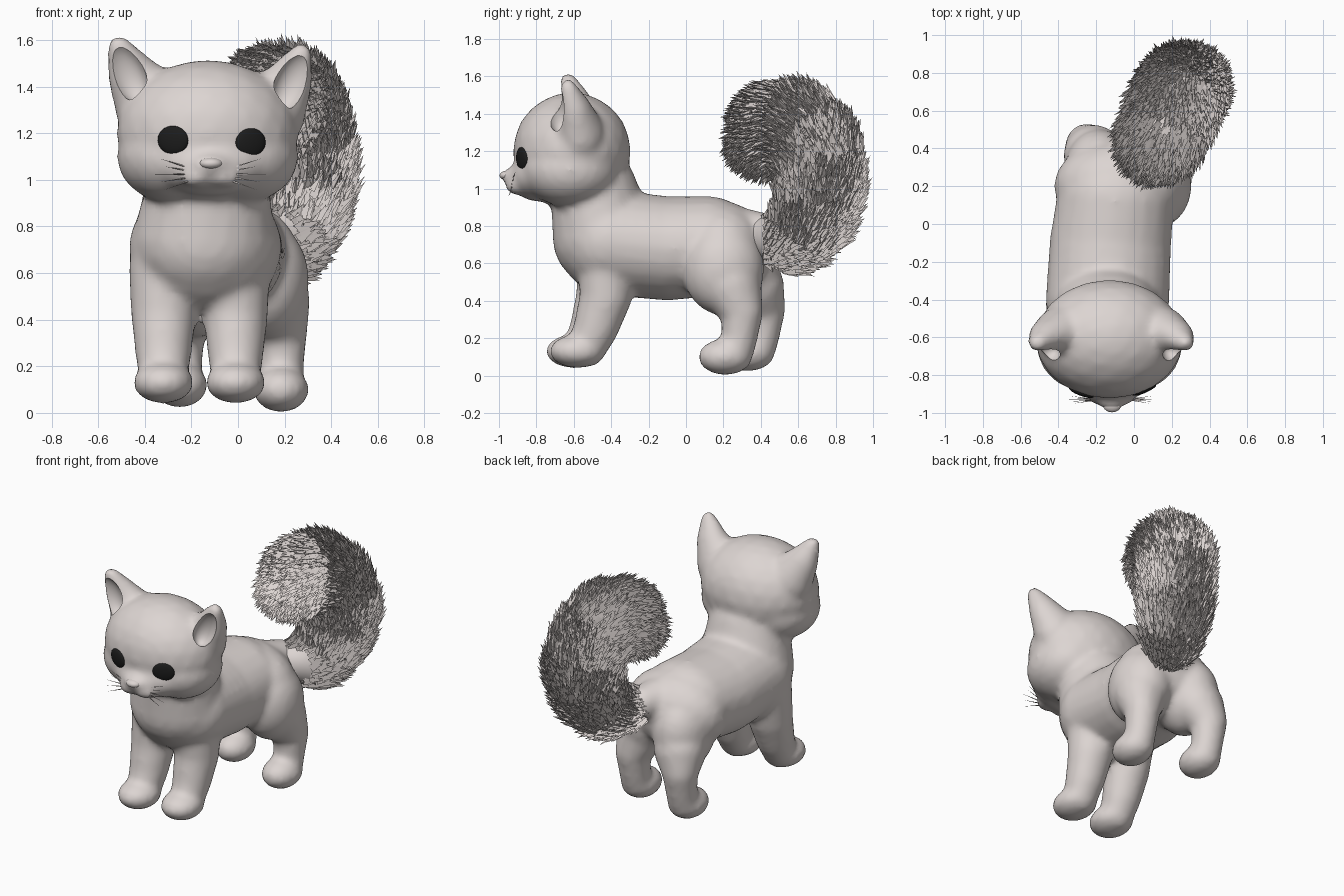
import bpy, bmesh, math, random
from mathutils import Vector, Matrix

if "Cube" in bpy.data.objects:
    bpy.data.objects.remove(bpy.data.objects["Cube"])

random.seed(4)


def material(name, rgb):
    m = bpy.data.materials.new(name)
    m.diffuse_color = (*rgb, 1)
    m.use_nodes = True
    m.node_tree.nodes["Principled BSDF"].inputs["Base Color"].default_value = m.diffuse_color
    return m


FUR = material("warm grey", (0.72, 0.665, 0.645))
BLACK = material("eye black", (0.012, 0.012, 0.012))


def make_object(name, bm, mat):
    me = bpy.data.meshes.new(name)
    bm.to_mesh(me)
    bm.free()
    me.materials.append(mat)
    ob = bpy.data.objects.new(name, me)
    bpy.context.collection.objects.link(ob)
    return ob


def activate(ob):
    bpy.ops.object.select_all(action='DESELECT')
    ob.select_set(True)
    bpy.context.view_layer.objects.active = ob


def ball(bm, c, r, rot=Matrix.Identity(4), sub=3):
    mat = Matrix.Translation(c) @ rot @ Matrix.Diagonal((*r, 1))
    bmesh.ops.create_icosphere(bm, subdivisions=sub, radius=1, matrix=mat)


def sweep(bm, pts, squash=(1, 1, 1), steps=5):
    """Row of overlapping balls through (x, y, z, radius) points."""
    for a, b in zip(pts, pts[1:]):
        for i in range(steps + 1):
            p = Vector(a).lerp(Vector(b), i / steps)
            ball(bm, p.xyz, [p.w * s for s in squash])


def fuse(ob, voxel, smooth):
    """Melt overlapping balls into one smooth skin."""
    m = ob.modifiers.new("fuse", 'REMESH')
    m.mode = 'VOXEL'
    m.voxel_size = voxel
    s = ob.modifiers.new("soften", 'SMOOTH')
    s.factor = 0.5
    s.iterations = smooth
    activate(ob)
    for name in ("fuse", "soften"):
        bpy.ops.object.modifier_apply(modifier=name)


def smooth_shade(ob, angle=45):
    activate(ob)
    bpy.ops.object.shade_smooth_by_angle(angle=math.radians(angle))


CX = -0.13          # head centre line

# torso, neck and rump
bm = bmesh.new()
sweep(bm, [(-0.14, -0.40, 0.71, 0.285), (-0.125, -0.10, 0.68, 0.28), (-0.10, 0.12, 0.69, 0.27)], (1.16, 1, 1))
ball(bm, (-0.08, 0.20, 0.67), (0.345, 0.25, 0.26))
sweep(bm, [(-0.145, -0.44, 0.74, 0.275), (-0.13, -0.49, 0.98, 0.235)], (1.12, 1, 1))
sweep(bm, [(-0.06, 0.20, 0.76, 0.16), (0.02, 0.42, 0.76, 0.11)])

# front legs and paws
for x, dy in ((-0.32, 0.0), (-0.01, 0.02)):
    out = math.copysign(0.02, x + 0.15)
    sweep(bm, [(x - out * 0.5, -0.42, 0.62, 0.16), (x, -0.45 + dy, 0.42, 0.14),
               (x, -0.50 + dy, 0.26, 0.122), (x, -0.55 + dy, 0.15, 0.105)])
    ball(bm, (x, -0.60 + dy, 0.13), (0.13, 0.15, 0.09))

# hind legs and paws
for x, dy, dz in ((0.185, 0.0, 0.0), (-0.25, 0.12, 0.02)):
    s = math.copysign(1, x + 0.05)
    ball(bm, (x - s * 0.065, 0.20 + dy * 0.7, 0.57), (0.185, 0.22, 0.25))
    sweep(bm, [(x - s * 0.04, 0.24 + dy, 0.48, 0.165), (x, 0.30 + dy, 0.34 + dz, 0.113),
               (x, 0.285 + dy, 0.20 + dz, 0.098), (x, 0.26 + dy, 0.12 + dz, 0.1)])
    ball(bm, (x, 0.21 + dy, 0.10 + dz), (0.12, 0.145, 0.098))

# head, cheeks and muzzle
ball(bm, (CX, -0.61, 1.20), (0.392, 0.315, 0.315))
ball(bm, (-0.12, -0.79, 1.07), (0.25, 0.15, 0.14))
ball(bm, (-0.12, -0.87, 1.05), (0.155, 0.09, 0.09))
ball(bm, (-0.118, -0.93, 1.065), (0.08, 0.06, 0.045))
for s in (-1, 1):
    ball(bm, (CX + s * 0.15, -0.62, 1.10), (0.24, 0.26, 0.20))
    ball(bm, (CX + s * 0.08, -0.60, 1.24), (0.265, 0.27, 0.255))
    ball(bm, (-0.118 + s * 0.055, -0.895, 1.01), (0.08, 0.07, 0.045))

# ears
EAR_X = -0.12
EARS = ((-1, 0.0), (1, -0.035))
for s, lift in EARS:
    sweep(bm, [(EAR_X + s * 0.25, -0.57, 1.32 + lift, 0.16), (EAR_X + s * 0.335, -0.595, 1.45 + lift, 0.105),
               (EAR_X + s * 0.39, -0.63, 1.57 + lift, 0.052)], (1, 0.85, 1))

body = make_object("body", bm, FUR)
fuse(body, 0.02, 8)

# hollow out the ear fronts
bm = bmesh.new()
for s, lift in EARS:
    rot = Vector((s * 0.13, -0.05, 0.27)).to_track_quat('Z', 'Y').to_matrix().to_4x4()
    ball(bm, (EAR_X + s * 0.355, -0.69, 1.46 + lift), (0.065, 0.075, 0.14), rot)
cutter = make_object("ear_cutter", bm, FUR)
cutter.hide_render = True
cut = body.modifiers.new("ear_hollow", 'BOOLEAN')
cut.operation = 'DIFFERENCE'
cut.object = cutter
activate(body)
bpy.ops.object.modifier_apply(modifier="ear_hollow")
bpy.data.objects.remove(cutter)
smooth_shade(body)

# eyes, laid on the face
for name, x, z in (("left_eye", -0.28, 1.17), ("right_eye", 0.055, 1.16)):
    hit, loc, nor, _ = body.ray_cast(Vector((x, -2, z)), Vector((0, 1, 0)))
    if not hit:
        loc, nor = Vector((x, -0.885, z)), Vector((0, -1, 0))
    bm = bmesh.new()
    ball(bm, loc - nor * 0.003, (0.07, 0.062, 0.018), nor.to_track_quat('Z', 'Y').to_matrix().to_4x4())
    smooth_shade(make_object(name, bm, BLACK))

# nose
bm = bmesh.new()
ball(bm, (-0.116, -0.955, 1.07), (0.05, 0.042, 0.026))
smooth_shade(make_object("nose", bm, FUR))


def spike(bm, root, tip, width):
    """Three-sided pointed hair."""
    q = (tip - root).to_track_quat('Z', 'Y')
    ring = [bm.verts.new(root + q @ Vector((width * math.cos(a), width * math.sin(a), 0)))
            for a in (0, 2.094, 4.189)]
    end = bm.verts.new(tip)
    for i in range(3):
        bm.faces.new((ring[i], ring[(i + 1) % 3], end))


# whiskers
bm = bmesh.new()
for s in (-1, 1):
    for i in range(5):
        root = Vector((-0.118 + s * 0.08, -0.93, 1.0 + 0.012 * i))
        spike(bm, root, root + Vector((s * (0.12 + 0.02 * (i % 3)), 0.01 * (i - 2), 0.022 * (i - 2))), 0.005)
make_object("whiskers", bm, FUR)

# tail core
TAIL = [(-0.02, 0.34, 0.78, 0.10), (0.08, 0.45, 0.73, 0.15), (0.18, 0.58, 0.73, 0.21),
        (0.24, 0.68, 0.85, 0.245), (0.27, 0.72, 1.02, 0.26), (0.25, 0.70, 1.20, 0.26),
        (0.20, 0.60, 1.32, 0.265), (0.155, 0.49, 1.34, 0.255), (0.11, 0.42, 1.26, 0.205)]
bm = bmesh.new()
sweep(bm, [(x, y, z, r - 0.03) for x, y, z, r in TAIL])
tail = make_object("tail", bm, FUR)
fuse(tail, 0.028, 4)
smooth_shade(tail)

# tail fur, hairs sweeping toward the tip
path = [Vector(p[:3]) for p in TAIL]
bm = bmesh.new()
for f in tail.data.polygons:
    k = min(range(len(path)), key=lambda i: (path[i] - f.center).length - TAIL[i][3])
    if k == 0 or (f.center.y < 0.42 and f.center.z < 0.95):
        continue
    flow = (path[min(k + 1, len(path) - 1)] - path[k - 1]).normalized()
    for _ in range(2):
        jit = Vector([random.uniform(-1, 1) for _ in range(3)])
        d = (f.normal * 0.38 + flow * 0.9 + jit * 0.2).normalized()
        root = f.center + jit * 0.012 - f.normal * 0.004
        spike(bm, root, root + d * random.uniform(0.06, 0.095), random.uniform(0.014, 0.02))
make_object("tail_fur", bm, FUR)
